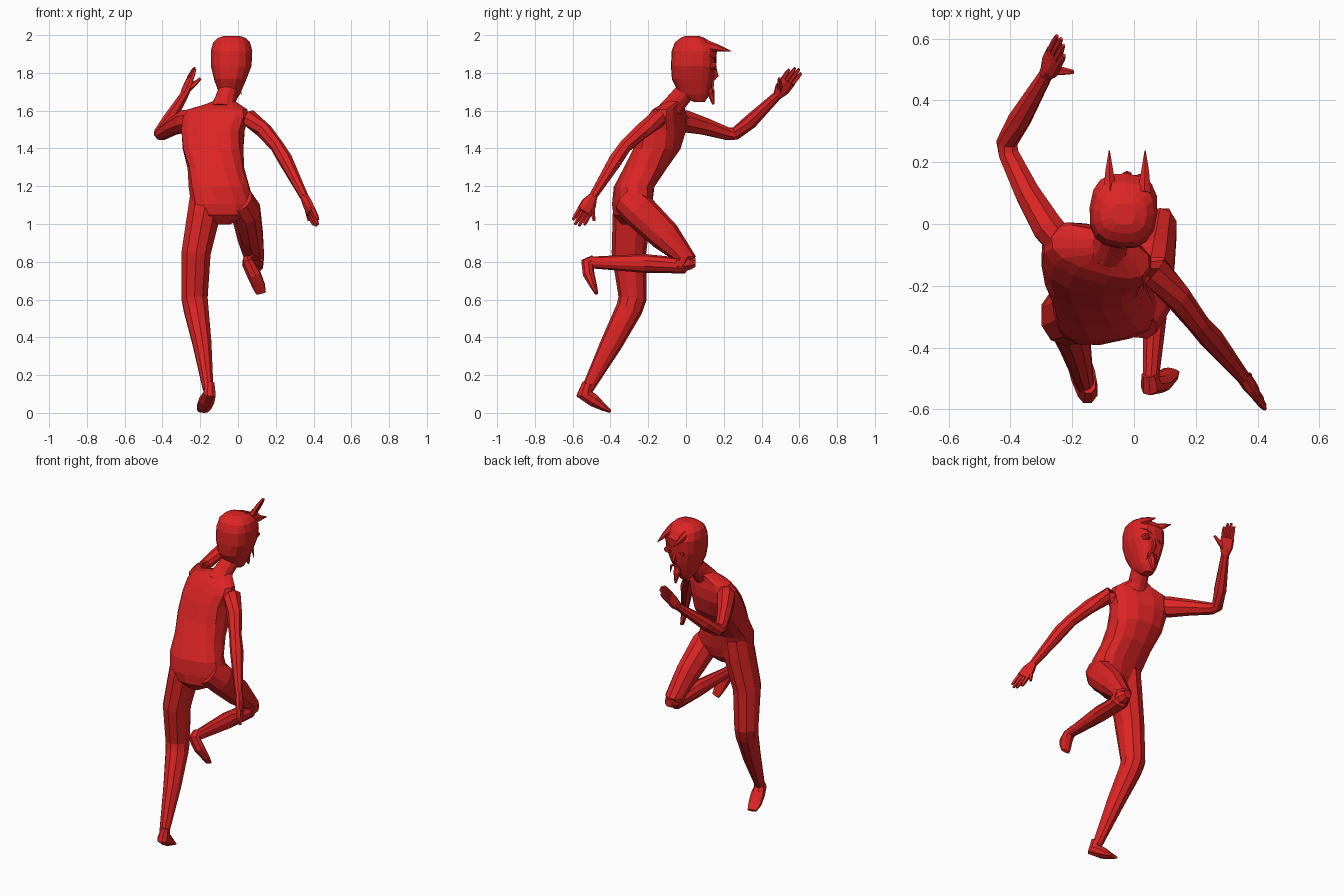
import bpy, bmesh, math
from mathutils import Vector, Matrix

red = bpy.data.materials.new("devil red")
red.diffuse_color = (0.72, 0.018, 0.018, 1)


def add_mesh(name, bm):
    bmesh.ops.recalc_face_normals(bm, faces=bm.faces)
    me = bpy.data.meshes.new(name)
    bm.to_mesh(me)
    bm.free()
    me.materials.append(red)
    ob = bpy.data.objects.new(name, me)
    bpy.context.collection.objects.link(ob)
    return ob


def skin(name, rings):
    """Bridge equal-length rings of points and cap both ends."""
    bm = bmesh.new()
    vs = [[bm.verts.new(p) for p in r] for r in rings]
    n = len(vs[0])
    for a, b in zip(vs, vs[1:]):
        for i in range(n):
            j = (i + 1) % n
            bm.faces.new((a[i], a[j], b[j], b[i]))
    bm.faces.new(vs[0])
    bm.faces.new(vs[-1])
    return add_mesh(name, bm)


def tube(name, pts, ref=(1, 0, 0), n=8):
    """Limb along points (x, y, z, radius along ref, radius across)."""
    P = [Vector(p[:3]) for p in pts]
    rings = []
    for i, p in enumerate(pts):
        t = Vector()
        if i:
            t += (P[i] - P[i - 1]).normalized()
        if i < len(P) - 1:
            t += (P[i + 1] - P[i]).normalized()
        t.normalize()
        u = Vector(ref)
        u = (u - t * u.dot(t)).normalized()
        v = t.cross(u)
        rings.append([P[i] + (u * p[3] * math.cos(a) + v * p[4] * math.sin(a)) * 1.04
                      for a in ((k + 0.5) * math.tau / n for k in range(n))])
    return skin(name, rings)


def stack(name, rows, n, power):
    """Level sections (z, x, y, half width, half depth, yaw degrees)."""
    def s(c):
        return math.copysign(abs(c) ** power, c)
    rings = []
    for z, x, y, w, d, yaw in rows:
        R = Matrix.Rotation(math.radians(yaw), 3, 'Z')
        rings.append([Vector((x, y, z)) + R @ Vector((w * s(math.cos(a)), d * s(math.sin(a)), 0))
                      for a in (k * math.tau / n for k in range(n))])
    return skin(name, rings)


def hand(name, wrist, tip, across, thumb):
    """Flat palm, four fingers and a thumb."""
    w, t = Vector(wrist), Vector(tip)
    d = t - w
    a = Vector(across)
    a = (a - d * (a.dot(d) / d.dot(d))).normalized()
    k = w + d * 0.55
    tube(name + "_palm", [(*w, .023, .021), (*(w + d * .25), .042, .022), (*k, .044, .018)], a, 8)
    for i, ln in enumerate((0.92, 1.0, 0.97, 0.85)):
        o = (i - 1.5)
        b = k - d * .06 + a * o * .02
        e = w + d * ln + a * o * .023
        tube(f"{name}_finger_{i}", [(*b, .012, .013), (*b.lerp(e, .7), .011, .011), (*e, .007, .007)], a, 5)
    b, e = w + d * .15, Vector(thumb)
    tube(name + "_thumb", [(*b, .02, .016), (*b.lerp(e, .6), .013, .013), (*e, .007, .007)], a, 5)


# Torso, twisted at the shoulders
stack("torso", [
    (1.00, -.085, -.29, .04, .05, 12), (1.05, -.075, -.29, .135, .09, 12),
    (1.11, -.08, -.285, .172, .10, 12), (1.2, -.10, -.275, .162, .105, 6),
    (1.3, -.117, -.215, .150, .117, 0), (1.4, -.132, -.155, .162, .122, -8),
    (1.5, -.132, -.118, .172, .112, -15), (1.57, -.118, -.10, .182, .088, -17),
    (1.61, -.108, -.09, .165, .068, -17), (1.635, -.085, -.075, .10, .055, -14),
    (1.655, -.072, -.055, .055, .05, -8)], 14, .8)

# Neck and head
tube("neck", [(-.08, -.09, 1.60, .075, .06), (-.07, -.05, 1.65, .055, .054),
              (-.05, .0, 1.71, .052, .052), (-.045, .03, 1.76, .05, .05)], n=12)
stack("head", [
    (1.65, -.045, .07, .03, .03, -5), (1.69, -.045, .045, .055, .08, -5),
    (1.77, -.041, .037, .086, .112, -5), (1.84, -.036, .04, .108, .12, -5),
    (1.92, -.034, .044, .110, .12, -5), (1.965, -.034, .038, .098, .097, -5),
    (1.988, -.034, .034, .075, .065, -5), (2.0, -.034, .032, .04, .035, -5)], 16, .78)

# Face: horns, eyes, brows, moustache mirrored about the face centre
for side, s in (("left", -1), ("right", 1)):
    x = -.022
    tube(f"{side}_horn", [(x + s * .055, .10, 1.95, .024, .03), (x + s * .058, .17, 1.935, .014, .018),
                          (x + s * .058, .238, 1.918, .002, .002)], n=6)
    tube(f"{side}_eye_rim", [(x + s * .045, .13, 1.84, .028, .022), (x + s * .045, .158, 1.84, .022, .016)], n=10)
    tube(f"{side}_pupil", [(x + s * .042, .15, 1.84, .01, .01), (x + s * .042, .162, 1.84, .008, .008)], n=8)
    tube(f"{side}_brow", [(x + s * .012, .155, 1.865, .006, .006), (x + s * .05, .152, 1.885, .007, .007),
                          (x + s * .08, .125, 1.895, .003, .003)], (0, 0, 1), 4)
    tube(f"{side}_moustache", [(x + s * .004, .143, 1.755, .009, .008), (x + s * .026, .142, 1.74, .008, .007),
                               (x + s * .04, .135, 1.69, .002, .002)], (0, 0, 1), 4)
tube("nose", [(-.022, .15, 1.85, .008, .006), (-.022, .16, 1.79, .015, .012), (-.022, .145, 1.765, .01, .006)], n=6)
tube("goatee", [(-.03, .115, 1.735, .026, .022), (-.028, .132, 1.70, .02, .02), (-.027, .145, 1.637, .006, .006)], n=6)

# Arms: left forward and raised, right trailing
tube("left_arm", [(-.21, -.09, 1.56, .05, .055), (-.28, -.01, 1.548, .052, .06), (-.345, .1, 1.52, .042, .046),
                  (-.405, .225, 1.48, .034, .034), (-.412, .262, 1.483, .034, .034),
                  (-.37, .34, 1.545, .037, .037), (-.285, .485, 1.685, .023, .023)], (0.9, .4, 0))
hand("left_hand", (-.287, .482, 1.68), (-.232, .59, 1.83), (.6, -1.2, .7), (-.198, .492, 1.775))
tube("right_arm", [(-.02, -.10, 1.545, .045, .045), (.065, -.15, 1.56, .046, .052), (.14, -.235, 1.495, .041, .043),
                   (.207, -.322, 1.415, .035, .035), (.25, -.37, 1.345, .038, .038),
                   (.352, -.495, 1.145, .022, .022)], (.7, -.6, 0))
hand("right_hand", (.35, -.492, 1.15), (.42, -.578, .995), (-.3, .85, -.6), (.375, -.487, 1.02))

# Legs: left standing on its toes, right folded up behind
tube("left_leg", [(-.165, -.275, 1.18, .085, .09), (-.18, -.287, 1.06, .088, .097), (-.222, -.302, .85, .078, .088),
                  (-.23, -.283, .61, .07, .072), (-.222, -.30, .555, .066, .068), (-.19, -.395, .37, .05, .056),
                  (-.158, -.522, .13, .028, .03)], n=10)
tube("left_foot", [(-.148, -.52, .16, .024, .03), (-.15, -.54, .105, .034, .043), (-.165, -.49, .07, .041, .035),
                   (-.18, -.44, .035, .04, .02), (-.187, -.402, .012, .029, .009)])
tube("right_leg", [(.0, -.31, 1.13, .08, .08), (.042, -.245, 1.07, .078, .09), (.065, -.11, .94, .068, .08),
                   (.085, -.01, .825, .054, .06), (.083, -.03, .785, .05, .048),
                   (.072, -.22, .795, .044, .048), (.055, -.50, .80, .026, .03)], n=10)
tube("right_knee", [(.09, -.05, .795, .045, .045), (.09, .015, .80, .044, .042), (.09, .05, .80, .025, .025)])
tube("right_foot", [(.05, -.485, .815, .025, .025), (.055, -.522, .795, .033, .036), (.085, -.515, .735, .037, .03),
                    (.11, -.49, .675, .035, .018), (.122, -.475, .637, .027, .009)], (1, -.3, .4))

# Stand the figure exactly on the ground
bpy.context.view_layer.update()
low = min(v.co.z for o in bpy.data.objects for v in o.data.vertices)
for o in bpy.data.objects:
    o.location.z = -low
